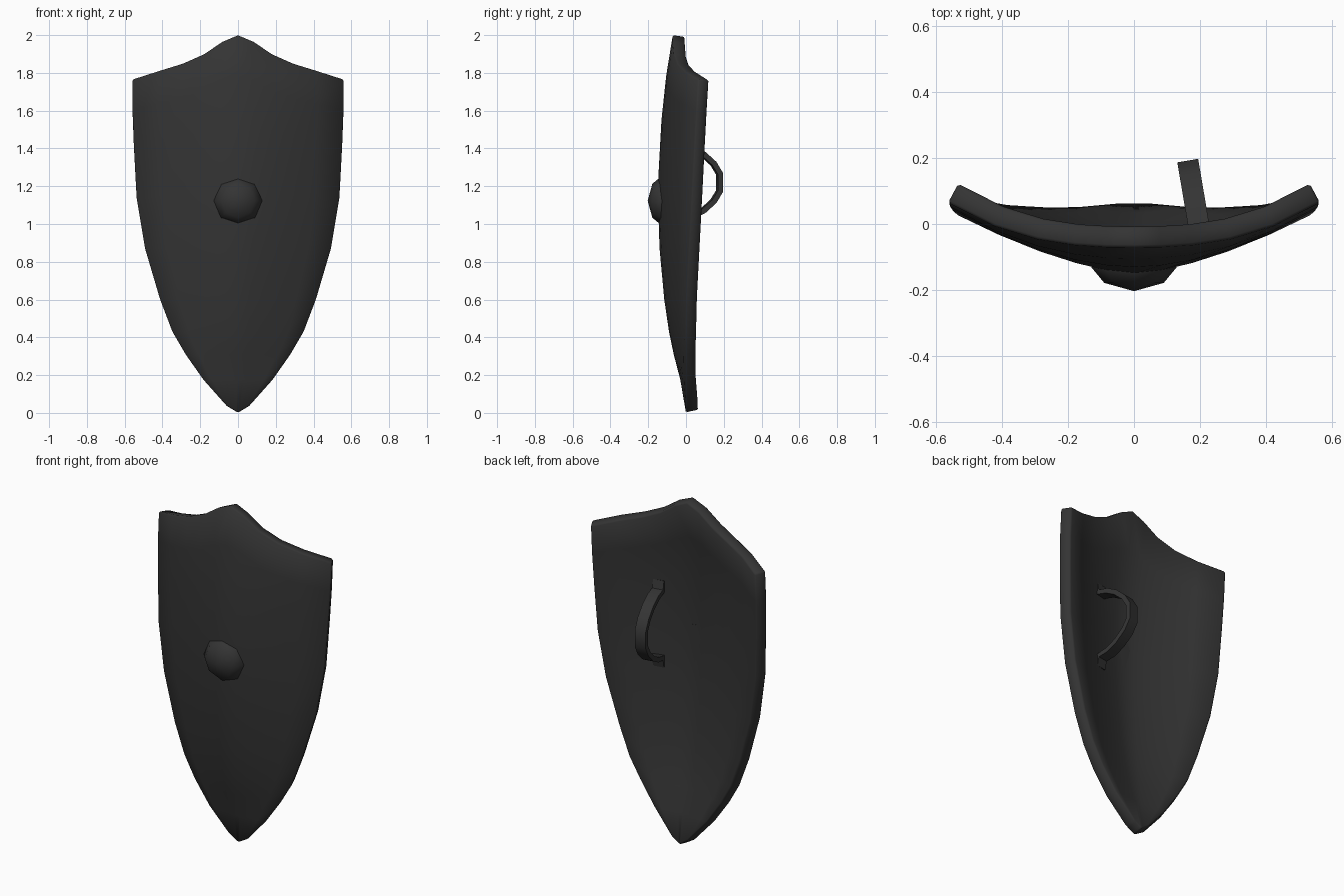
import bpy, bmesh, math
from mathutils import Vector

if "Cube" in bpy.data.objects:
    bpy.data.objects.remove(bpy.data.objects["Cube"])

mat = bpy.data.materials.new("dark_iron")
mat.diffuse_color = (0.034, 0.034, 0.034, 1)
mat.use_nodes = True
mat.node_tree.nodes["Principled BSDF"].inputs["Base Color"].default_value = mat.diffuse_color
mat.roughness = 0.6


def make(name, verts, faces, angle=40):
    me = bpy.data.meshes.new(name)
    me.from_pydata(verts, [], faces)
    bm = bmesh.new()
    bm.from_mesh(me)
    bmesh.ops.recalc_face_normals(bm, faces=bm.faces)
    bm.to_mesh(me)
    bm.free()
    ob = bpy.data.objects.new(name, me)
    bpy.context.collection.objects.link(ob)
    me.materials.append(mat)
    bpy.ops.object.select_all(action='DESELECT')
    ob.select_set(True)
    bpy.context.view_layer.objects.active = ob
    bpy.ops.object.shade_smooth_by_angle(angle=math.radians(angle))
    return ob


# Shield plate rows: half width, edge height, front depth at centre, front depth at edge
rows = [(.06, .035, .0, .0), (.185, .175, -.03, -.01), (.28, .31, -.065, -.01),
        (.35, .43, -.09, -.005), (.415, .6, -.115, .0), (.495, .87, -.14, .015),
        (.54, 1.14, -.15, .03), (.555, 1.42, -.13, .045), (.562, 1.6, -.105, .055),
        (.562, 1.765, -.07, .065)]
# Top outline: fraction of half width, rise above the corner
top = [(0, .235), (.15, .2), (.32, .135), (.52, .085), (.75, .045), (1, 0)]
cols = [(-s, h) for s, h in reversed(top[1:])] + top
verts, faces, n = [], [], len(cols)
for i, (w, z, yc, ye) in enumerate(rows):
    k = max(0, (z - 1.0) / .765)
    p = 1.5 + 1.1 * k * k
    for s, h in cols:
        drop = .035 * (1 - abs(s)) if i == 0 else 0
        verts.append((s * w, yc + (ye - yc) * abs(s) ** p, z + h * k - drop))
for i in range(len(rows) - 1):
    for j in range(n - 1):
        a = i * n + j
        faces.append((a, a + 1, a + n + 1, a + n))
plate = make("shield_plate", verts, faces, 60)
if plate.data.polygons[len(faces) // 2].normal.y > 0:
    plate.data.flip_normals()
sol = plate.modifiers.new("thickness", 'SOLIDIFY')
sol.thickness = .065
sol.offset = -1
bev = plate.modifiers.new("soft_rim", 'BEVEL')
bev.width = .008
bev.segments = 1
bev.limit_method = 'ANGLE'
bev.angle_limit = math.radians(50)

# Central boss: eight-sided dome
rings = [(.128, -.08), (.128, -.132), (.09, -.178)]
verts = [(r * math.sin(t * math.pi / 4), y, 1.123 + r * math.cos(t * math.pi / 4))
         for r, y in rings for t in range(8)] + [(0, -.203, 1.123)]
faces = [tuple(range(8))]
for i in range(2):
    faces += [(i * 8 + t, i * 8 + (t + 1) % 8, i * 8 + 8 + (t + 1) % 8, i * 8 + 8 + t)
              for t in range(8)]
faces += [(16 + t, 16 + (t + 1) % 8, 24) for t in range(8)]
make("boss", verts, faces, 50)

# Handle: flat strap swept along an arc with turned-out feet, tilted with the plate
half = [(-.045, .25), (-.03, .195), (.03, .182), (.09, .15), (.145, .1), (.178, .045)]
path = [Vector(p) for p in half] + [Vector((y, -z)) for y, z in reversed(half)]
wide = Vector((.985, .168, 0))
verts, faces = [], []
for i, p in enumerate(path):
    t = (path[min(i + 1, len(path) - 1)] - path[max(i - 1, 0)]).normalized()
    nrm = Vector((-t.y, t.x)) * .014
    for sw, sn in ((-1, -1), (1, -1), (1, 1), (-1, 1)):
        q = p + nrm * sn
        verts.append(Vector((.195 - .17 * q.x, q.x, 1.22 + q.y)) + wide * .032 * sw)
for i in range(len(path) - 1):
    faces += [(i * 4 + j, i * 4 + (j + 1) % 4, i * 4 + 4 + (j + 1) % 4, i * 4 + 4 + j)
              for j in range(4)]
e = len(verts) - 4
faces += [(0, 1, 2, 3), (e, e + 1, e + 2, e + 3)]
make("handle", verts, faces, 50)
